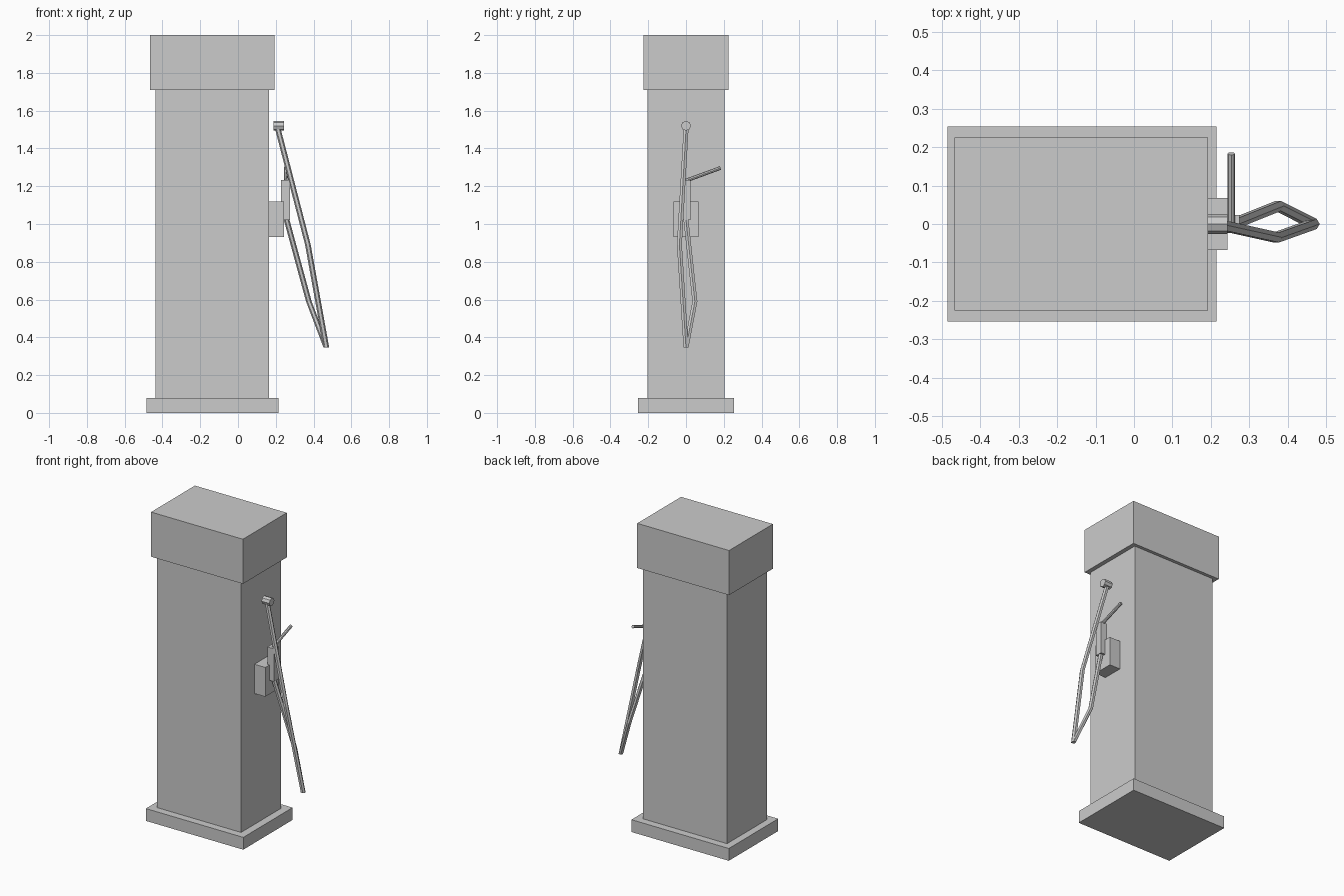
import bpy, bmesh, math
from mathutils import Vector

if "Cube" in bpy.data.objects:
    bpy.data.objects.remove(bpy.data.objects["Cube"])


def finish(name, bm):
    bmesh.ops.recalc_face_normals(bm, faces=bm.faces)
    mesh = bpy.data.meshes.new(name)
    bm.to_mesh(mesh)
    bm.free()
    obj = bpy.data.objects.new(name, mesh)
    bpy.context.collection.objects.link(obj)
    return obj


def box(name, x, y, z, loops=()):
    """Box from (min, max) ranges, with optional horizontal edge loops."""
    bm = bmesh.new()
    bmesh.ops.create_cube(bm, size=1)
    for v in bm.verts:
        v.co = [r[0] + (c + 0.5) * (r[1] - r[0]) for c, r in zip(v.co, (x, y, z))]
    for h in loops:
        bmesh.ops.bisect_plane(bm, geom=bm.verts[:] + bm.edges[:] + bm.faces[:],
                               plane_co=(0, 0, h), plane_no=(0, 0, 1))
    return finish(name, bm)


def rod(name, a, b, radius, sides):
    """Capped cylinder between two points."""
    a, b = Vector(a), Vector(b)
    bm = bmesh.new()
    bmesh.ops.create_cone(bm, cap_ends=True, segments=sides, radius1=radius,
                          radius2=radius, depth=(b - a).length)
    obj = finish(name, bm)
    obj.location = (a + b) / 2
    obj.rotation_mode = 'QUATERNION'
    obj.rotation_quaternion = (b - a).to_track_quat('Z', 'Y')
    return obj


def hose(name, points, radius=0.015, sides=6):
    """Low-poly tube whose rings stay horizontal."""
    bm = bmesh.new()
    angles = [2 * math.pi * i / sides for i in range(sides)]
    rings = [[bm.verts.new((x + radius * math.cos(t), y + radius * math.sin(t), z))
              for t in angles] for x, y, z in points]
    for lo, hi in zip(rings, rings[1:]):
        for i in range(sides):
            j = (i + 1) % sides
            bm.faces.new((lo[i], lo[j], hi[j], hi[i]))
    bm.faces.new(rings[0])
    bm.faces.new(rings[-1])
    return finish(name, bm)


# Cabinet on its plinth, with the overhanging head
box("plinth", (-0.485, 0.215), (-0.253, 0.253), (0, 0.08))
box("cabinet", (-0.438, 0.165), (-0.204, 0.204), (0.08, 1.71), loops=(0.49, 1.66))
box("head", (-0.467, 0.193), (-0.225, 0.225), (1.71, 2.0))

# Nozzle cradle, grip and spout
box("nozzle_cradle", (0.165, 0.243), (-0.067, 0.067), (0.93, 1.12))
box("nozzle_grip", (0.228, 0.275), (-0.024, 0.024), (1.02, 1.233))
rod("nozzle_spout", (0.253, 0.0, 1.23), (0.253, 0.183, 1.297), 0.01, 8)

# Hose coupling and the two runs of the hanging hose
rod("hose_coupling", (0.187, 0, 1.52), (0.243, 0, 1.52), 0.026, 8)
low = (0.468, 0.0, 0.345)
hose("hose_upper_run", [(0.212, 0.0, 1.5), (0.37, -0.035, 0.89), low])
hose("hose_nozzle_run", [(0.258, 0.0, 1.02), (0.375, 0.047, 0.59), low])
